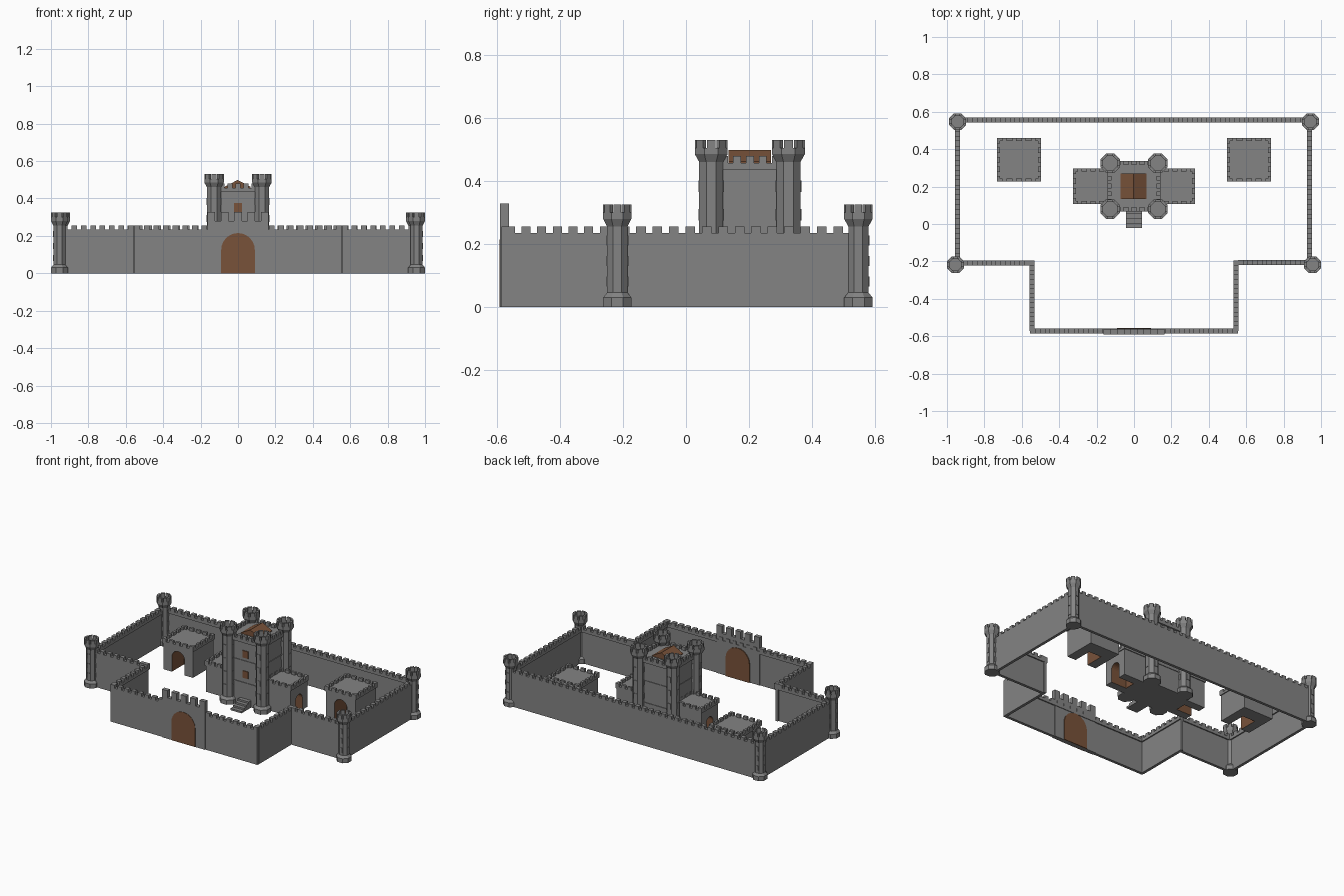
import bpy, bmesh, math
from mathutils import Matrix, Vector

cube = bpy.data.objects.get("Cube")
if cube:
    bpy.data.objects.remove(cube)


def material(name, rgb):
    m = bpy.data.materials.new(name)
    m.use_nodes = True
    m.diffuse_color = (*rgb, 1)
    m.node_tree.nodes["Principled BSDF"].inputs["Base Color"].default_value = (*rgb, 1)
    return m


STONE = material("grey stone", (0.23, 0.23, 0.23))
WOOD = material("brown wood", (0.19, 0.085, 0.042))


def box(bm, x0, x1, y0, y1, z0, z1, mat=0, turn=Matrix()):
    place = Matrix.Translation(((x0 + x1) / 2, (y0 + y1) / 2, (z0 + z1) / 2))
    size = Matrix.Diagonal((x1 - x0, y1 - y0, z1 - z0, 1))
    made = bmesh.ops.create_cube(bm, size=1, matrix=turn @ place @ size)
    for f in {f for v in made["verts"] for f in v.link_faces}:
        f.material_index = mat


def finish(bm, name, location=(0, 0, 0), angle=0):
    bmesh.ops.recalc_face_normals(bm, faces=bm.faces)
    mesh = bpy.data.meshes.new(name)
    bm.to_mesh(mesh)
    bm.free()
    mesh.materials.append(STONE)
    mesh.materials.append(WOOD)
    ob = bpy.data.objects.new(name, mesh)
    ob.location = location
    ob.rotation_euler.z = angle
    bpy.context.collection.objects.link(ob)
    return ob


def merlons(bm, start, end, v0, v1, z0, z1, pitch=0.05, fill=0.58, turn=Matrix()):
    """Row of battlement teeth along local x."""
    count = max(2, round((end - start) / pitch))
    step = (end - start) / (count - 1 + fill)
    for i in range(count):
        x = start + i * step
        box(bm, x, x + step * fill, v0, v1, z0, z1, 0, turn)


def crown(bm, x0, x1, y0, y1, z0, z1, thick, pitch):
    """Battlements round a rectangle."""
    cx, cy = (x0 + x1) / 2, (y0 + y1) / 2
    for k in range(4):
        half, out = ((x1 - x0) / 2, (y1 - y0) / 2)[::1 if k % 2 == 0 else -1]
        turn = Matrix.Translation((cx, cy, 0)) @ Matrix.Rotation(k * math.pi / 2, 4, "Z")
        merlons(bm, -half, half, -out, -out + thick, z0, z1, pitch, 0.6, turn)


def arch(half, top):
    """Doorway outline from bottom left over the top to bottom right."""
    pts = [(-half, 0)]
    for i in range(13):
        a = math.pi * (1 - i / 12)
        pts.append((half * math.cos(a), top - half + half * math.sin(a)))
    return pts + [(half, 0)]


def extrude(bm, outline, y0, y1, paint=lambda c: 0):
    """Extrude an x-z outline along y, painting its faces by a rule."""
    face = bm.faces.new([bm.verts.new((x, y0, z)) for x, z in outline])
    made = bmesh.ops.extrude_face_region(bm, geom=[face])["geom"]
    moved = [v for v in made if isinstance(v, bmesh.types.BMVert)]
    bmesh.ops.translate(bm, verts=moved, vec=(0, y1 - y0, 0))
    for f in {f for v in moved for f in v.link_faces}:
        f.material_index = paint(f.calc_center_median())


# Curtain walls: outer face flush, walkway ledge on the inner side
def wall(name, a, b):
    a, b = Vector(a), Vector(b)
    d = b - a
    bm = bmesh.new()
    box(bm, 0, d.length, -0.013, 0.006, 0, 0.215)
    box(bm, 0, d.length, -0.013, 0.014, 0.215, 0.235)
    merlons(bm, 0, d.length, -0.013, 0.014, 0.235, 0.255)
    finish(bm, name, (a.x, a.y, 0), math.atan2(d.y, d.x))


for name, a, b in (
    ("front_wall", (-0.555, -0.572), (0.555, -0.572)),
    ("left_forecourt_wall", (0.545, -0.572), (0.545, -0.195)),
    ("left_shoulder_wall", (0.555, -0.207), (0.94, -0.207)),
    ("left_wall", (0.94, -0.21), (0.94, 0.55)),
    ("back_wall", (0.94, 0.557), (-0.94, 0.557)),
    ("right_wall", (-0.945, 0.55), (-0.945, -0.21)),
    ("right_shoulder_wall", (-0.94, -0.21), (-0.56, -0.21)),
    ("right_forecourt_wall", (-0.545, -0.195), (-0.545, -0.572)),
):
    wall(name, a, b)


# Octagonal towers: lathed profile, teeth on each face, stone blocks up the shaft
def tower(name, x, y, shaft, head, top, blocks):
    neck, floor, rim = top - 0.07, top - 0.045, top - 0.025
    inner = head - 0.014
    profile = [(head, 0), (head, 0.03), (shaft, 0.046), (shaft, neck), (head, floor),
               (head, rim), (inner, rim), (inner, floor)]
    bm = bmesh.new()
    rings = []
    for apothem, z in profile:
        r = apothem / math.cos(math.pi / 8)
        rings.append([bm.verts.new((r * math.cos((i + 0.5) * math.pi / 4),
                                    r * math.sin((i + 0.5) * math.pi / 4), z)) for i in range(8)])
    for low, high in zip(rings, rings[1:]):
        for i in range(8):
            j = (i + 1) % 8
            bm.faces.new((low[i], low[j], high[j], high[i]))
    bm.faces.new(rings[0])
    bm.faces.new(rings[-1])
    for k in range(8):
        turn = Matrix.Rotation(k * math.pi / 4, 4, "Z")
        w = head * 0.27
        box(bm, inner, head, -w, w, rim, top, 0, turn)
        for z in blocks:
            if k % 2 == 0:
                box(bm, shaft - 0.004, shaft + 0.003, -shaft * 0.33, shaft * 0.33,
                    z, z + 0.7 * shaft + 0.01, 0, turn)
    finish(bm, name, (x, y, 0))


for side, s in (("left", 1), ("right", -1)):
    tower(side + "_front_tower", s * 0.955, -0.218, 0.032, 0.045, 0.325, (0.065, 0.13, 0.195))
    tower(side + "_back_tower", s * 0.943, 0.547, 0.032, 0.045, 0.325, (0.065, 0.13, 0.195))
    for end, y in (("front", 0.08), ("back", 0.325)):
        tower(f"{side}_{end}_keep_tower", s * 0.128, y, 0.038, 0.052, 0.53,
              (0.095, 0.185, 0.275, 0.365))

# Gatehouse with a wooden door seen from both sides
bm = bmesh.new()
box(bm, -0.163, 0.163, -0.59, -0.562, 0, 0.28)
merlons(bm, -0.163, 0.163, -0.59, -0.562, 0.28, 0.328, 0.072)
finish(bm, "gatehouse")
bm = bmesh.new()
extrude(bm, arch(0.09, 0.215), -0.592, -0.556, lambda c: 1)
for f in bm.faces:
    f.material_index = 1
finish(bm, "gate_door")

# Keep: body, string courses, parapet, windows
bm = bmesh.new()
box(bm, -0.128, 0.128, 0.083, 0.323, 0, 0.455)
for z in (0.15, 0.3):
    box(bm, -0.132, 0.132, 0.079, 0.327, z, z + 0.008)
box(bm, -0.142, 0.142, 0.068, 0.338, 0.435, 0.457)
crown(bm, -0.142, 0.142, 0.068, 0.338, 0.457, 0.48, 0.022, 0.038)
for z in (0.19, 0.328):
    box(bm, -0.021, 0.021, 0.078, 0.085, z, z + 0.048, 1)
finish(bm, "keep")

# Keep roof with its ridge running front to back
bm = bmesh.new()
extrude(bm, [(-0.072, 0.455), (0.068, 0.455), (0.068, 0.462), (-0.002, 0.499), (-0.072, 0.462)],
        0.135, 0.27, lambda c: 1)
for f in bm.faces:
    f.material_index = 1
finish(bm, "keep_roof")

# Entrance steps
bm = bmesh.new()
for i in range(4):
    box(bm, -0.042, 0.042, -0.022 + i * 0.026, 0.09, i * 0.012, (i + 1) * 0.012)
finish(bm, "entrance_steps")


# Crenellated houses with a deep arched doorway lined in wood; the door faces local -y
def house(name, x, y, angle, half, depth, door, door_top):
    bm = bmesh.new()
    roof, back = 0.195, depth * 0.6
    opening = arch(door, door_top)
    outline = [(-half, 0)] + opening + [(half, 0), (half, roof), (-half, roof)]
    extrude(bm, outline, 0, back,
            lambda c: 1 if abs(c.x) < door + 0.001 and 0.001 < c.z < door_top + 0.001
            and 0.01 < c.y < back - 0.01 else 0)
    box(bm, -half, half, back, depth, 0, roof)
    extrude(bm, opening, back - 0.003, back, lambda c: 1)
    for f in bm.faces:
        c = f.calc_center_median()
        if abs(c.y - back + 0.003) < 0.0005 and abs(c.x) < 0.001:
            f.material_index = 1
    e = 0.006
    box(bm, -half - e, half + e, -e, depth + e, roof - 0.015, roof)
    crown(bm, -half - e, half + e, -e, depth + e, roof, roof + 0.02, 0.016, 0.045)
    finish(bm, name, (x, y, 0), angle)


for side, s in (("left", 1), ("right", -1)):
    house(side + "_house", s * 0.615, 0.232, 0, 0.112, 0.222, 0.048, 0.15)
    house(side + "_keep_wing", s * 0.32, 0.202, s * math.pi / 2, 0.09, 0.2, 0.036, 0.12)
